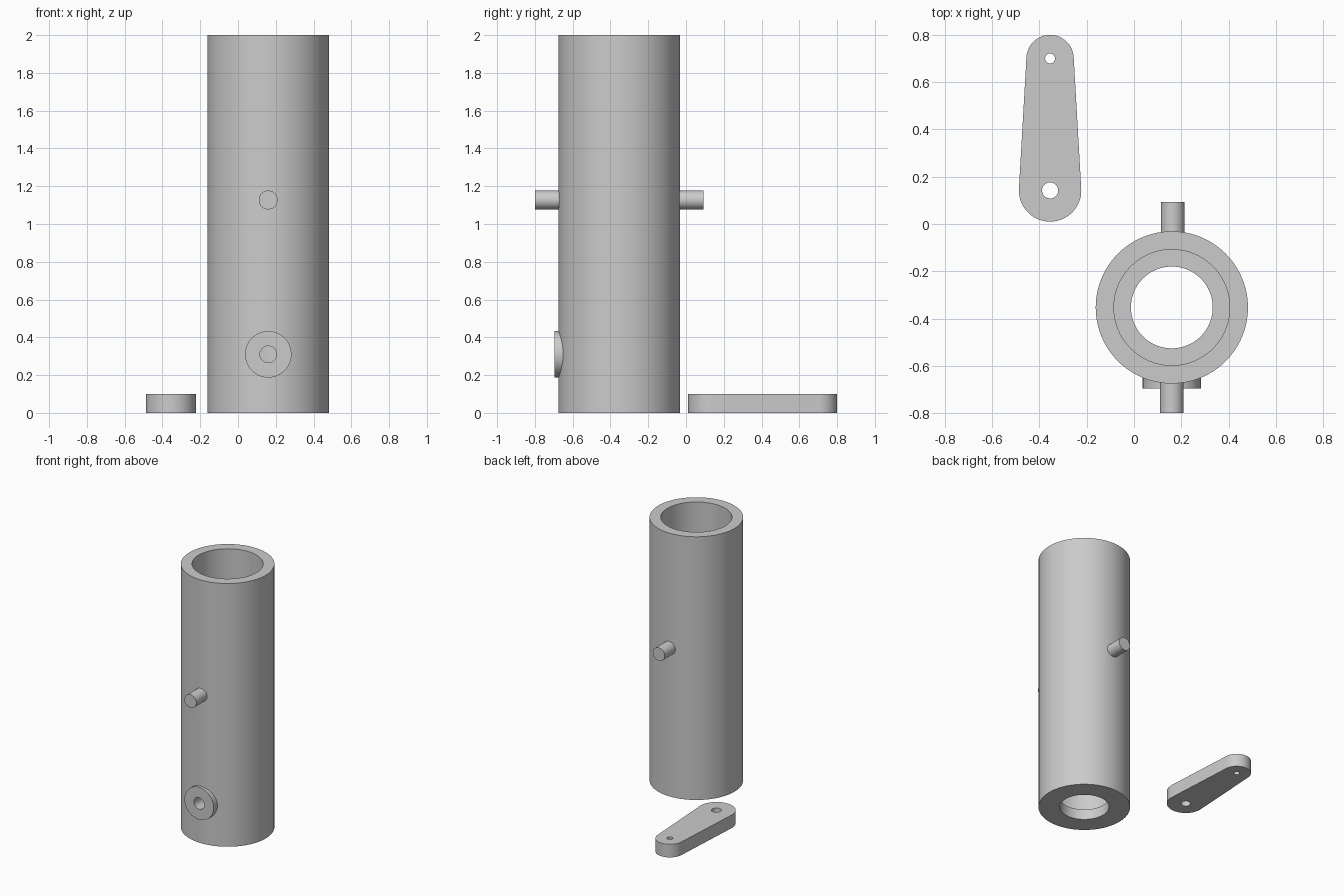
import bpy, bmesh, math
from mathutils import Matrix, Vector

if "Cube" in bpy.data.objects:
    bpy.data.objects.remove(bpy.data.objects["Cube"])

grey = bpy.data.materials.new("plain grey")
grey.diffuse_color = (0.6, 0.6, 0.6, 1)
grey.use_nodes = True
grey.node_tree.nodes["Principled BSDF"].inputs["Base Color"].default_value = grey.diffuse_color

CX, CY = 0.16, -0.353          # tube axis
R_OUT, R_IN, R_HOLE = 0.322, 0.245, 0.173


def finish(name, bm):
    bmesh.ops.recalc_face_normals(bm, faces=bm.faces)
    me = bpy.data.meshes.new(name)
    bm.to_mesh(me)
    bm.free()
    ob = bpy.data.objects.new(name, me)
    bpy.context.collection.objects.link(ob)
    me.materials.append(grey)
    return ob


def smooth(ob):
    bpy.ops.object.select_all(action='DESELECT')
    ob.select_set(True)
    bpy.context.view_layer.objects.active = ob
    bpy.ops.object.shade_smooth_by_angle(angle=math.radians(30))


def lathe(name, profile, matrix, steps=96):
    """Spin a closed (radius, height) profile around an axis."""
    bm = bmesh.new()
    rings = []
    for i in range(steps):
        a = 2 * math.pi * i / steps
        rings.append([bm.verts.new(matrix @ Vector((r * math.cos(a), r * math.sin(a), h)))
                      for r, h in profile])
    n = len(profile)
    for i in range(steps):
        a, b = rings[i], rings[(i + 1) % steps]
        for k in range(n):
            bm.faces.new((a[k], b[k], b[(k + 1) % n], a[(k + 1) % n]))
    return finish(name, bm)


def cylinder(name, r, h, centre, along_y=False, steps=48):
    bm = bmesh.new()
    m = Matrix.Translation(centre)
    if along_y:
        m = m @ Matrix.Rotation(math.pi / 2, 4, 'X')
    bmesh.ops.create_cone(bm, cap_ends=True, segments=steps, radius1=r, radius2=r,
                          depth=h, matrix=m)
    return finish(name, bm)


def cut(ob, cutter):
    cutter.hide_render = True
    cutter.hide_set(True)
    mod = ob.modifiers.new("cut", 'BOOLEAN')
    mod.operation = 'DIFFERENCE'
    mod.solver = 'EXACT'
    mod.object = cutter


# Tube with an inward lip at the bottom
tube = lathe("tube", [(R_HOLE, 0), (R_OUT, 0), (R_OUT, 2), (R_IN, 2),
                      (R_IN, 0.08), (R_HOLE, 0.08)],
             Matrix.Translation((CX, CY, 0)))

# Pivot boss at the lower front, bored through into the tube
boss = cylinder("pivot_boss", 0.123, 0.075, (CX, -0.6585, 0.31), True)
bore = cylinder("bore_cutter", 0.044, 0.3, (CX, -0.65, 0.31), True)
inside = cylinder("tube_inside_cutter", R_OUT - 0.03, 1, (CX, CY, 0.5), steps=96)
cut(boss, inside)
cut(boss, bore)
cut(tube, bore)

# Side pins, front and back
pins = [cylinder("front_pin", 0.05, 0.17, (CX, -0.715, 1.127), True),
        cylinder("back_pin", 0.05, 0.17, (CX + 0.004, 0.008, 1.127), True)]

# Tapered lever arm lying beside the tube
LX, Y1, R1, Y2, R2, T = -0.355, 0.142, 0.132, 0.70, 0.10, 0.1
tilt = math.asin((R1 - R2) / (Y2 - Y1))
bm = bmesh.new()
outline = []
for yc, r, start, end in ((Y2, R2, tilt, math.pi - tilt),
                          (Y1, R1, math.pi - tilt, 2 * math.pi + tilt)):
    for i in range(33):
        a = start + (end - start) * i / 32
        outline.append(bm.verts.new((LX + r * math.cos(a), yc + r * math.sin(a), 0)))
base = bm.faces.new(outline)
top = bmesh.ops.extrude_face_region(bm, geom=[base])["geom"]
bmesh.ops.translate(bm, vec=(0, 0, T), verts=[v for v in top if isinstance(v, bmesh.types.BMVert)])
lever = finish("lever_arm", bm)
cut(lever, cylinder("large_hole_cutter", 0.034, 0.4, (LX, Y1, 0.05)))
cut(lever, cylinder("small_hole_cutter", 0.021, 0.4, (LX, Y2, 0.05)))

for ob in [tube, boss, lever] + pins:
    smooth(ob)
